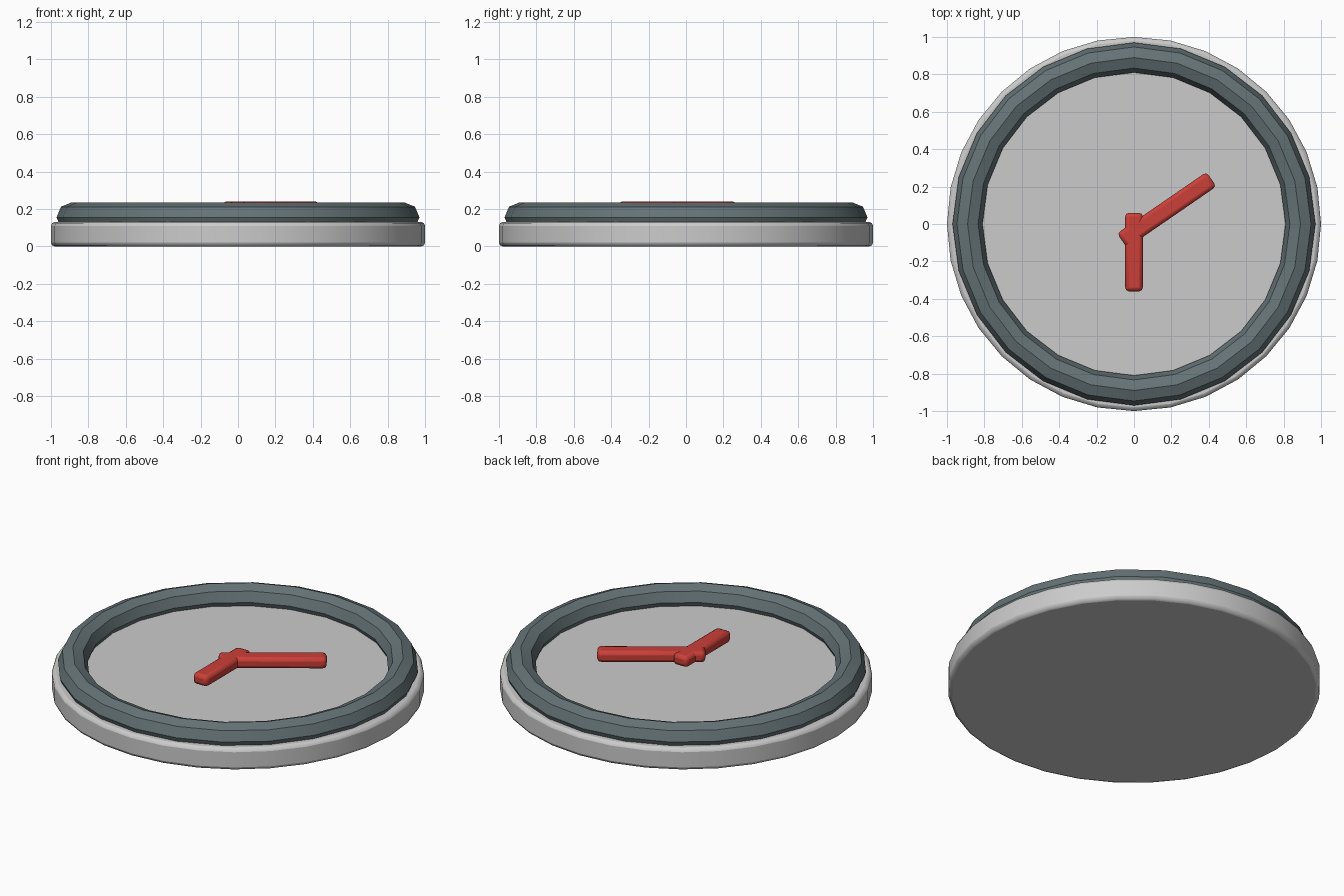
import bpy
from math import radians

if "Cube" in bpy.data.objects:
    bpy.data.objects.remove(bpy.data.objects["Cube"])

red = bpy.data.materials.new("red")
red.diffuse_color = (0.6, 0.05, 0.04, 1)
red.use_nodes = True
red.node_tree.nodes["Principled BSDF"].inputs["Base Color"].default_value = red.diffuse_color
slate = bpy.data.materials.new("slate")
slate.diffuse_color = (0.13, 0.17, 0.18, 1)
slate.use_nodes = True
slate.node_tree.nodes["Principled BSDF"].inputs["Base Color"].default_value = slate.diffuse_color


def finish(name, bevel=0.0, segments=2, material=None):
    ob = bpy.context.object
    ob.name = name
    bpy.ops.object.transform_apply(location=False, rotation=False, scale=True)
    bpy.ops.object.shade_smooth_by_angle(angle=radians(40))
    if bevel:
        mod = ob.modifiers.new("bevel", 'BEVEL')
        mod.width = bevel
        mod.segments = segments
        mod.limit_method = 'ANGLE'
        mod.angle_limit = radians(40)
    if material:
        ob.data.materials.append(material)
    return ob


def hand(name, centre, length, angle):
    bpy.ops.mesh.primitive_cube_add(size=1, location=(*centre, 0.207),
                                    rotation=(0, 0, radians(angle)))
    bpy.context.object.scale = (length, 0.094, 0.066)
    finish(name, 0.02, 2, red)


# Round clock body
bpy.ops.mesh.primitive_cylinder_add(vertices=32, radius=1, depth=0.13,
                                    location=(0, 0, 0.065))
finish("clock_body", 0.02, 2)

# Raised rim
bpy.ops.mesh.primitive_torus_add(major_radius=0.89, minor_radius=0.08,
                                 major_segments=24, minor_segments=8,
                                 location=(0, 0, 0.155))
ob = finish("rim", 0, 0, slate)
ob.data.shade_smooth()

# Hands
hand("hour_hand", (0, -0.15), 0.42, 90)
hand("minute_hand", (0.175, 0.075), 0.58, 34.5)
